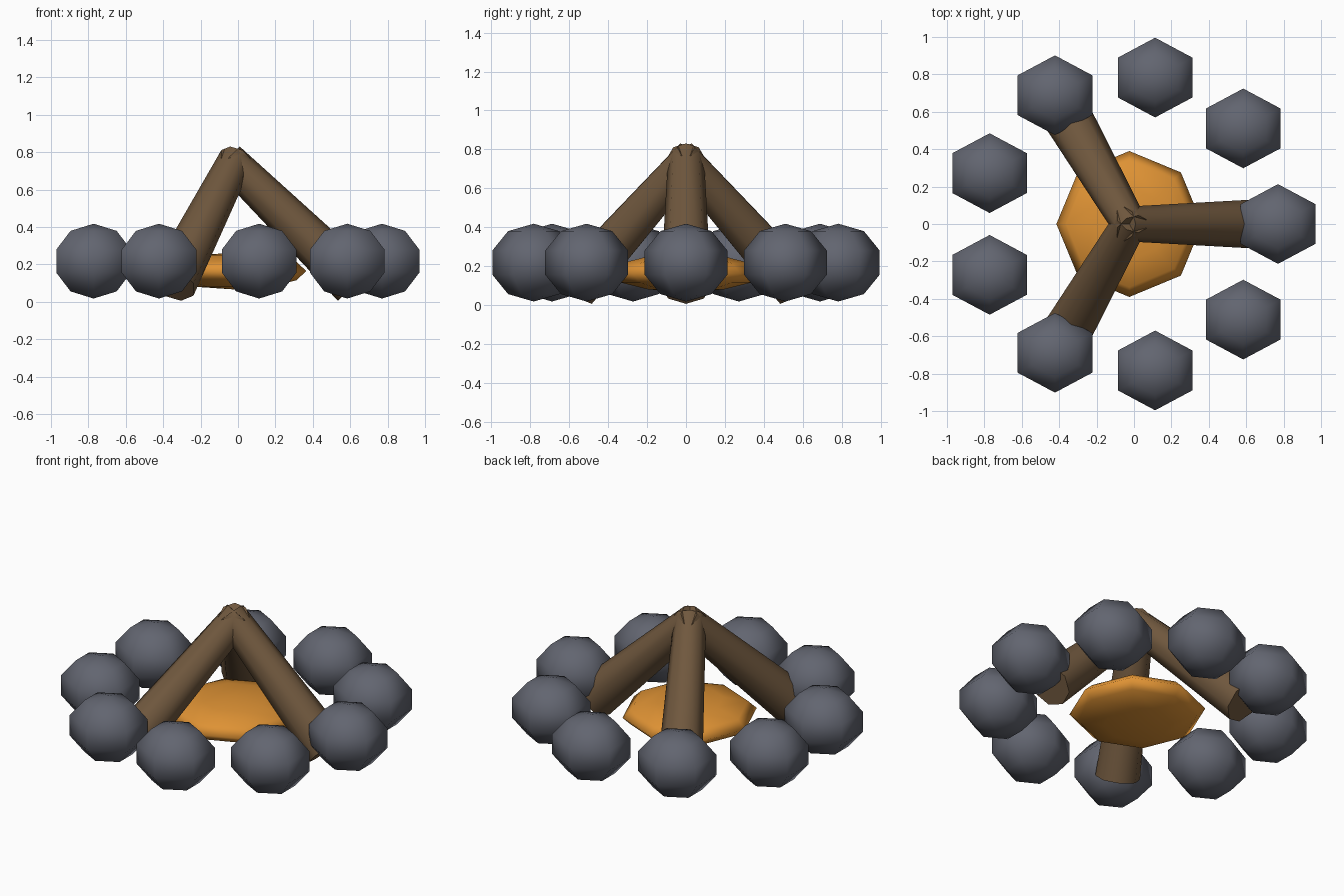
import bpy, bmesh, math
from mathutils import Vector, Matrix

if "Cube" in bpy.data.objects:
    bpy.data.objects.remove(bpy.data.objects["Cube"])

CX = -0.025  # ring centre


def material(name, rgb):
    m = bpy.data.materials.new(name)
    lin = [((c / 255 + 0.055) / 1.055) ** 2.4 for c in rgb]
    m.diffuse_color = (*lin, 1)
    m.use_nodes = True
    m.node_tree.nodes["Principled BSDF"].inputs["Base Color"].default_value = m.diffuse_color
    return m


def finish(name, bm, mat, matrix):
    bm.transform(matrix)
    bmesh.ops.recalc_face_normals(bm, faces=bm.faces)
    for f in bm.faces:
        f.smooth = len(f.verts) <= 4
    me = bpy.data.meshes.new(name)
    bm.to_mesh(me)
    bm.free()
    me.materials.append(mat)
    ob = bpy.data.objects.new(name, me)
    bpy.context.collection.objects.link(ob)
    return ob


def ball(name, loc, scale, segs, rings, mat):
    bm = bmesh.new()
    bmesh.ops.create_uvsphere(bm, u_segments=segs, v_segments=rings, radius=1)
    return finish(name, bm, mat, Matrix.Translation(loc) @ Matrix.Diagonal((*scale, 1)))


stone = material("stone grey", (98, 101, 112))
wood = material("log brown", (112, 88, 62))
ember = material("ember orange", (222, 146, 52))

# ring of nine stones
for k in range(9):
    a = math.radians(40 * k)
    ball(f"stone_{k + 1}", (CX + 0.795 * math.cos(a), 0.795 * math.sin(a), 0.218),
         (0.242, 0.224, 0.2), 6, 5, stone)

# flattened ember bed
ball("ember_bed", (CX, 0, 0.165), (0.39, 0.39, 0.098), 8, 6, ember)

# three tapered logs leaning together
top, base = Vector((-0.03, 0, 0.765)), Vector((0.65, 0, 0.099))
axis = top - base
for k in range(3):
    bm = bmesh.new()
    bmesh.ops.create_cone(bm, cap_ends=True, segments=8, radius1=0.13, radius2=0.092,
                          depth=axis.length)
    tilt = Matrix.Rotation(math.atan2(axis.x, axis.z), 4, 'Y')
    m = (Matrix.Translation((CX, 0, 0)) @ Matrix.Rotation(math.radians(120 * k), 4, 'Z')
         @ Matrix.Translation((top + base) / 2) @ tilt)
    finish(f"log_{k + 1}", bm, wood, m)
